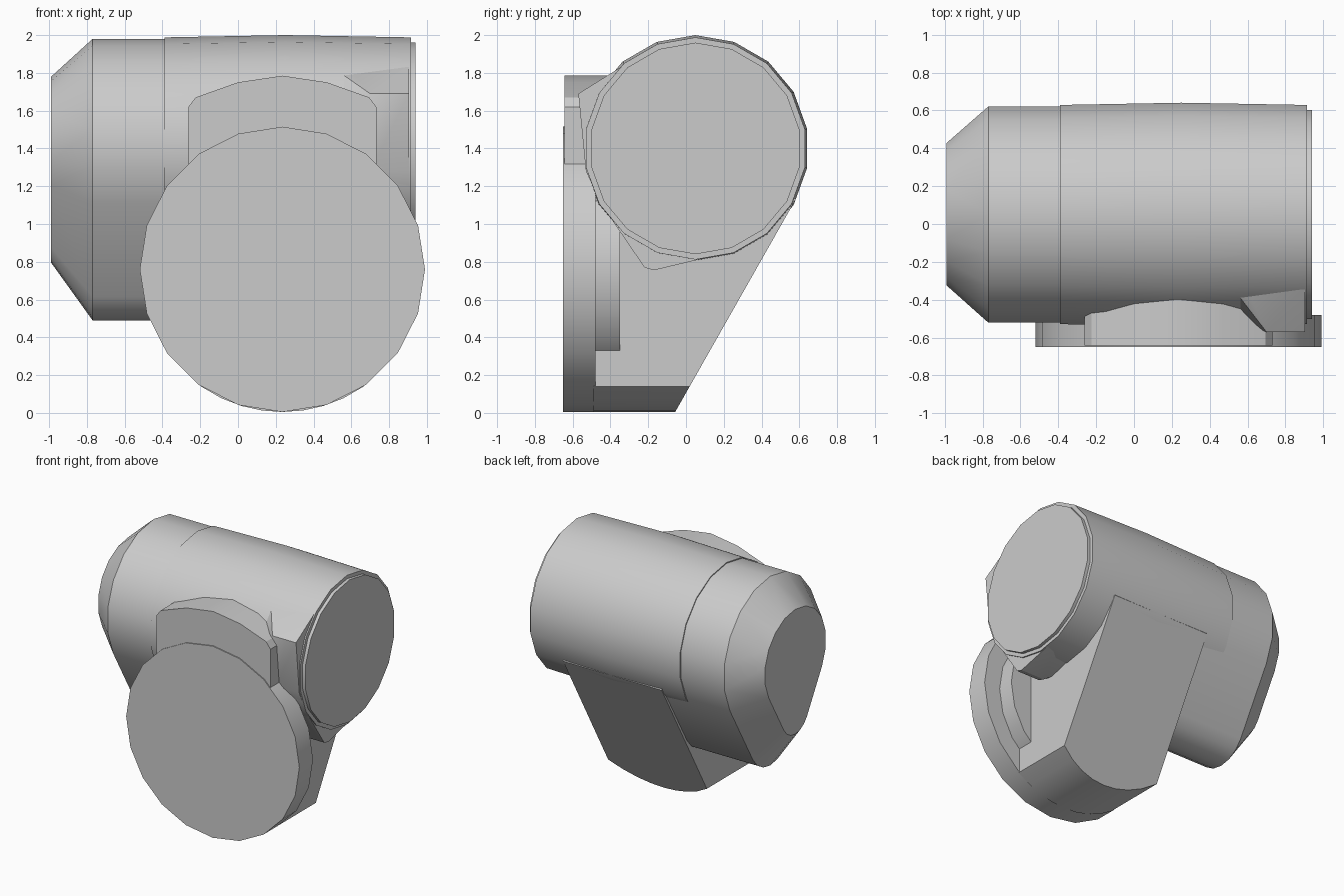
import bpy, bmesh
from math import sin, cos, radians, pi

if "Cube" in bpy.data.objects:
    bpy.data.objects.remove(bpy.data.objects["Cube"], do_unlink=True)

grey = bpy.data.materials.new("light_grey")
grey.use_nodes = True
grey.diffuse_color = (0.6, 0.6, 0.6, 1)
grey.node_tree.nodes["Principled BSDF"].inputs["Base Color"].default_value = (0.6, 0.6, 0.6, 1)

AXIS_Y, AXIS_Z = 0.05, 1.4      # centre line of the main barrel
DISC_X, DISC_Z, DISC_R = 0.235, 0.76, 0.755
HALF = 0.43                     # half width of the wedge arm


def solid(name, points):
    """Convex part stretched around points."""
    bm = bmesh.new()
    for p in points:
        bm.verts.new(p)
    bmesh.ops.convex_hull(bm, input=bm.verts[:])
    loose = [v for v in bm.verts if not v.link_faces]
    bmesh.ops.delete(bm, geom=loose, context='VERTS')
    bmesh.ops.dissolve_limit(bm, angle_limit=radians(0.5), verts=bm.verts[:], edges=bm.edges[:])
    bmesh.ops.recalc_face_normals(bm, faces=bm.faces[:])
    mesh = bpy.data.meshes.new(name)
    bm.to_mesh(mesh)
    bm.free()
    mesh.materials.append(grey)
    ob = bpy.data.objects.new(name, mesh)
    bpy.context.collection.objects.link(ob)
    bpy.ops.object.select_all(action='DESELECT')
    ob.select_set(True)
    bpy.context.view_layer.objects.active = ob
    bpy.ops.object.shade_smooth_by_angle(angle=radians(30))
    return ob


def ring_x(x, r, z=AXIS_Z, n=18):
    """Circle across the barrel axis."""
    return [(x, AXIS_Y + r * sin(2 * pi * i / n), z + r * cos(2 * pi * i / n)) for i in range(n)]


def ring_y(y, r, n=20):
    """Circle facing the front, on the disc centre."""
    return [(DISC_X + r * sin(2 * pi * i / n), y, DISC_Z + r * cos(2 * pi * i / n)) for i in range(n)]


# Main barrel with a slight swell, and its thin end cap
solid("main_barrel", ring_x(-0.39, 0.588) + ring_x(0.25, 0.6) + ring_x(0.915, 0.588))
solid("end_cap", ring_x(0.85, 0.56) + ring_x(0.94, 0.56))

# Teardrop housing with a chamfered end
teardrop = ring_x(0, 0.58) + ring_x(0, 0.25, 0.74)
mid_z, mid_y, shrink = 1.39, 0.055, 0.66
body = [(x, y, z) for x in (-0.77, -0.15) for _, y, z in teardrop]
end = [(-0.99, mid_y + (y - mid_y) * shrink, mid_z + (z - mid_z) * shrink) for _, y, z in teardrop]
solid("motor_housing", body + end)

# Faceted fairing along the front of the barrel
ridge = [(-0.41, 1.78), (-0.57, 1.69), (-0.53, 1.28), (-0.22, 0.77), (-0.17, 0.755)]
fairing = [(x, y, z) for x in (0.7, 0.905) for y, z in ridge]
solid("barrel_fairing", ring_x(0.5, 0.56) + ring_x(0.905, 0.58) + fairing)

# Round mounting disc and the stepped boss behind it
solid("mounting_disc", ring_y(-0.65, DISC_R) + ring_y(-0.48, DISC_R))
solid("rear_boss", ring_y(-0.5, 0.615) + ring_y(-0.35, 0.615))

# Wedge arm: round foot, straight sides, sloping back tangent to the barrel
foot = [(DISC_X + HALF * i / 4, DISC_Z - (DISC_R ** 2 - (HALF * i / 4) ** 2) ** 0.5) for i in range(-4, 5)]
sides = [(DISC_X + s * HALF, 1.13) for s in (-1, 1)]
arm = [(x, y, z) for x, z in foot + sides for y in (-0.49, -0.06 + 0.567 * z)]
arm += [(DISC_X + s * HALF, y, 1.45) for s in (-1, 1) for y in (-0.45, 0.3)]
solid("wedge_arm", arm)

# Arched saddle plate between the disc and the barrel
arch = [(0, 1.785), (0.235, 1.75), (0.46, 1.67), (0.497, 1.62), (0.497, 1.1)]
saddle = [(DISC_X + s * x, y, z) for x, z in arch for s in (-1, 1) for y in (-0.642, -0.35)]
solid("saddle_plate", saddle)
